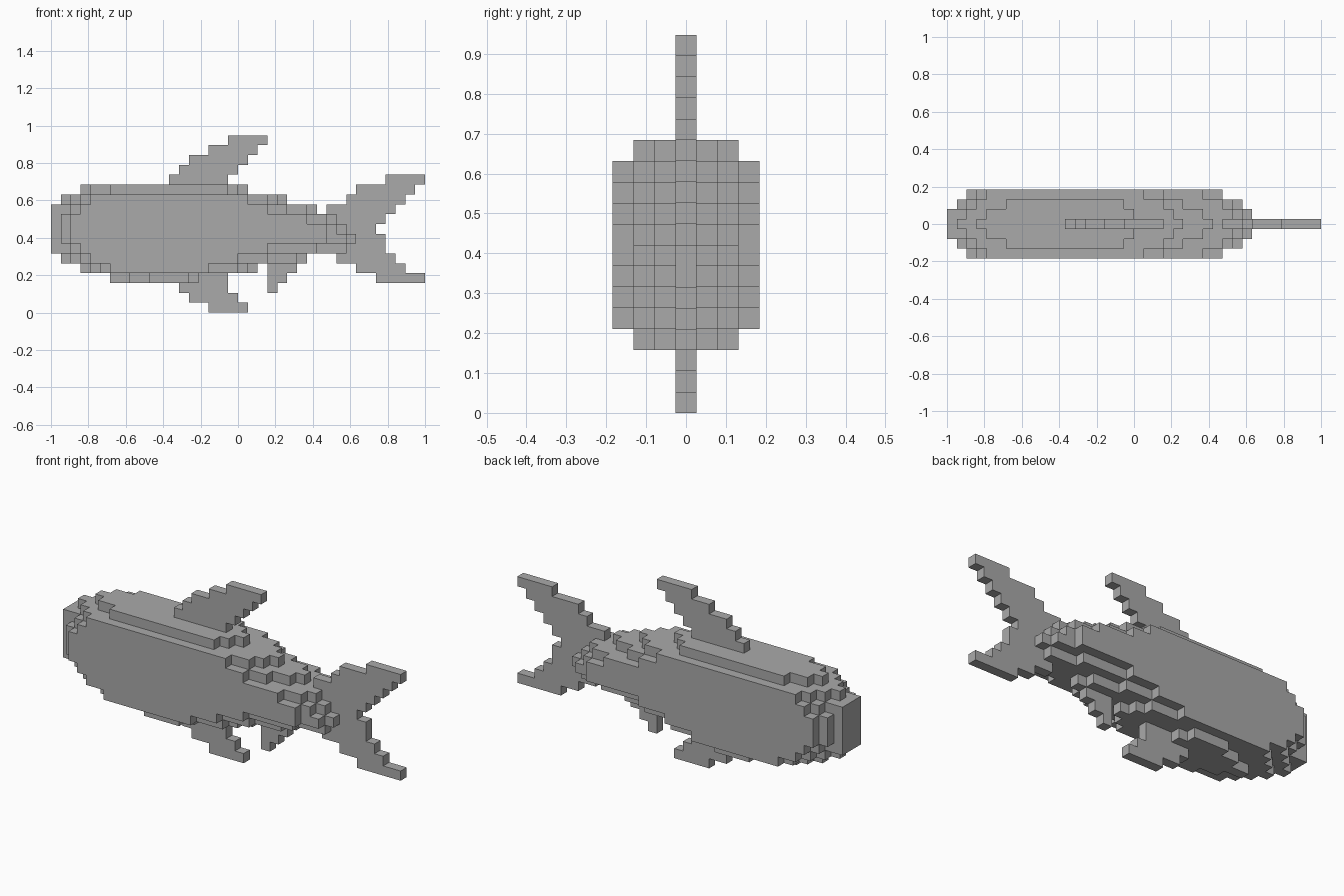
import bpy, bmesh
from mathutils import Vector

if "Cube" in bpy.data.objects:
    bpy.data.objects.remove(bpy.data.objects["Cube"])

S = 2 / 38          # block size: the fish is 38 blocks long

grey = bpy.data.materials.new("plain grey")
grey.diffuse_color = (0.4, 0.4, 0.4, 1)
grey.use_nodes = True
grey.node_tree.nodes["Principled BSDF"].inputs["Base Color"].default_value = grey.diffuse_color

# Body: for each height row, block start and end per layer, middle layer outwards
BODY = {
    3:  ((6, 8, 10),     (15, 15, 14)),
    4:  ((3, 4, 5, 6),   (21, 20, 19, 16)),
    5:  ((1, 2, 3, 4),   (26, 25, 22, 19)),
    6:  ((0, 0, 2, 3),   (30, 30, 27, 22)),
    7:  ((0, 0, 1, 2),   (31, 31, 30, 28)),
    8:  ((0, 0, 1, 2),   (31, 30, 29, 28)),
    9:  ((0, 0, 1, 2),   (30, 29, 28, 26)),
    10: ((0, 0, 2, 3),   (27, 26, 24, 22)),
    11: ((1, 2, 3, 4),   (24, 23, 22, 20)),
    12: ((3, 4, 6),      (20, 19, 18)),
}

# Fins, one block thick: first row, then start and end of each row going up
FINS = {
    "dorsal_fin": (13, [(12, 18), (13, 19), (14, 20), (16, 21), (18, 22)]),
    "belly_fin":  (0, [(16, 20), (14, 19), (13, 18), (15, 18)]),
    "rear_fin":   (2, [(22, 23), (22, 24), (22, 25)]),
    "tail_fin":   (3, [(33, 38), (31, 36), (29, 35), (30, 34), (31, 34), (31, 33),
                       (30, 34), (28, 35), (30, 36), (31, 37), (34, 38)]),
}

# Fill the blocks of each part, body mirrored to both sides
parts = {"body": set()}
for k, (starts, ends) in BODY.items():
    for j, (a, b) in enumerate(zip(starts, ends)):
        for side in (j, -j):
            parts["body"] |= {(i, side, k) for i in range(a, b)}
for name, (k0, runs) in FINS.items():
    cells = {(i, 0, k0 + n) for n, (a, b) in enumerate(runs) for i in range(a, b)}
    parts[name] = cells - parts["body"]
everything = set().union(*parts.values())


def build_part(name, cells):
    """Make the outer skin of a set of blocks."""
    bm = bmesh.new()
    for c in cells:
        centre = Vector((c[0] + 0.5, c[1], c[2] + 0.5))
        for axis in range(3):
            for sign in (-1, 1):
                n = [0, 0, 0]
                n[axis] = sign
                if tuple(p + q for p, q in zip(c, n)) in everything:
                    continue
                u, v = Vector(), Vector()
                u[(axis + 1) % 3] = 0.5
                v[(axis + 2) % 3] = 0.5 * sign
                mid = centre + Vector(n) * 0.5
                corners = (mid - u - v, mid + u - v, mid + u + v, mid - u + v)
                bm.faces.new([bm.verts.new((p.x * S - 1, p.y * S, p.z * S))
                              for p in corners])
    bmesh.ops.remove_doubles(bm, verts=bm.verts, dist=S * 0.01)
    bmesh.ops.dissolve_limit(bm, angle_limit=0.01, verts=bm.verts, edges=bm.edges)
    mesh = bpy.data.meshes.new(name)
    bm.to_mesh(mesh)
    bm.free()
    mesh.materials.append(grey)
    bpy.context.collection.objects.link(bpy.data.objects.new(name, mesh))


for name, cells in parts.items():
    build_part(name, cells)
